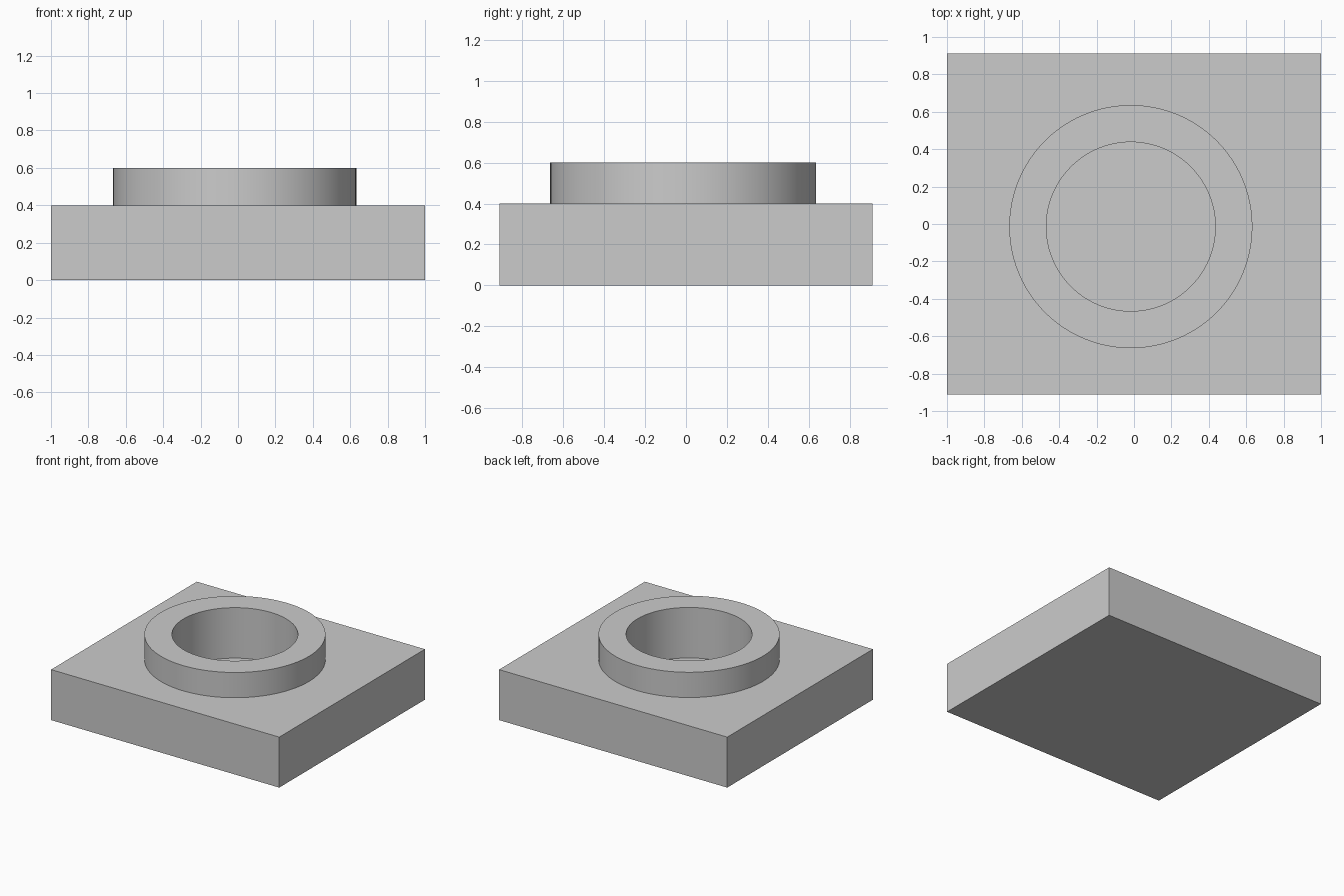
import bpy
import math

if "Cube" in bpy.data.objects:
    bpy.data.objects.remove(bpy.data.objects["Cube"], do_unlink=True)

PLATE = (2.0, 1.824, 0.4)      # plate size
CENTRE = (-0.017, -0.014)      # collar axis
SEGMENTS = 96

grey = bpy.data.materials.new("plain grey")
grey.use_nodes = True
colour = (0.6, 0.6, 0.6, 1)
grey.diffuse_color = colour
grey.node_tree.nodes["Principled BSDF"].inputs["Base Color"].default_value = colour


def cylinder(name, radius, bottom, top):
    bpy.ops.mesh.primitive_cylinder_add(
        vertices=SEGMENTS, radius=radius, depth=top - bottom,
        location=(*CENTRE, (bottom + top) / 2))
    obj = bpy.context.object
    obj.name = name
    obj.data.materials.append(grey)
    return obj


def combine(target, tool, operation):
    mod = target.modifiers.new(tool.name, "BOOLEAN")
    mod.operation = operation
    mod.solver = "EXACT"
    mod.object = tool
    bpy.context.view_layer.objects.active = target
    bpy.ops.object.modifier_apply(modifier=mod.name)
    bpy.data.objects.remove(tool, do_unlink=True)


# Rectangular plate
bpy.ops.mesh.primitive_cube_add(size=1, location=(0, 0, PLATE[2] / 2))
plate = bpy.context.object
plate.name = "plate_with_collar"
plate.scale = PLATE
bpy.ops.object.transform_apply(location=True, rotation=False, scale=True)
plate.data.materials.append(grey)

# Raised round collar, then the blind bore that stops halfway into the plate
combine(plate, cylinder("collar", 0.65, 0.2, 0.6), "UNION")
combine(plate, cylinder("bore", 0.452, 0.2, 0.8), "DIFFERENCE")

# Smooth round walls with crisp edges
bpy.ops.object.select_all(action="DESELECT")
plate.select_set(True)
bpy.context.view_layer.objects.active = plate
bpy.ops.object.shade_smooth_by_angle(angle=math.radians(30))
